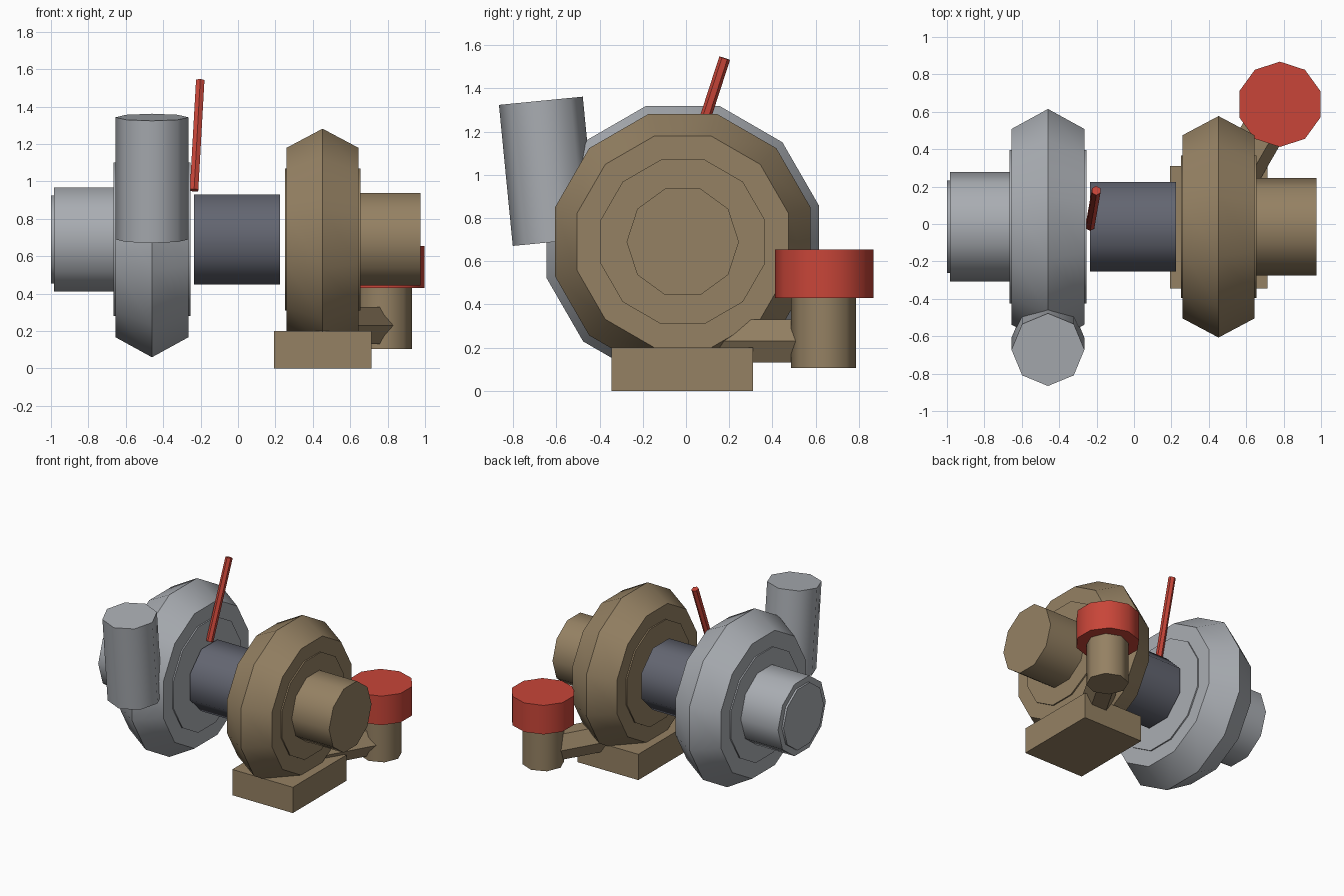
import bpy
import bmesh
import math
from mathutils import Vector

default = bpy.data.objects.get("Cube")
if default:
    bpy.data.objects.remove(default, do_unlink=True)


def material(name, rgb):
    mat = bpy.data.materials.new(name)
    mat.use_nodes = True
    colour = (*rgb, 1)
    mat.diffuse_color = colour
    bsdf = next(n for n in mat.node_tree.nodes if n.type == 'BSDF_PRINCIPLED')
    bsdf.inputs["Base Color"].default_value = colour
    return mat


GREY = material("light grey metal", (0.40, 0.42, 0.45))
BROWN = material("bronze brown", (0.30, 0.22, 0.125))
SLATE = material("dark slate", (0.125, 0.132, 0.165))
RED = material("red paint", (0.58, 0.06, 0.04))


def finish(name, bm, mat):
    """Turn a bmesh into a smooth-by-angle object."""
    bmesh.ops.recalc_face_normals(bm, faces=bm.faces)
    mesh = bpy.data.meshes.new(name)
    bm.to_mesh(mesh)
    bm.free()
    mesh.materials.append(mat)
    obj = bpy.data.objects.new(name, mesh)
    bpy.context.collection.objects.link(obj)
    bpy.ops.object.select_all(action='DESELECT')
    obj.select_set(True)
    bpy.context.view_layer.objects.active = obj
    bpy.ops.object.shade_smooth_by_angle(angle=math.radians(50))
    return obj


def lathe(name, mat, origin, direction, profile, sides, phase=0.0):
    """Closed solid of (distance, radius) rings; phase turns it in side steps."""
    origin, axis = Vector(origin), Vector(direction).normalized()
    u = Vector((0, 1, 0))
    u = (u - axis * u.dot(axis)).normalized()
    v = axis.cross(u)
    bm = bmesh.new()
    rings = []
    for dist, radius in profile:
        ring = []
        for i in range(sides):
            a = math.tau * (i + phase) / sides
            offset = (u * math.cos(a) + v * math.sin(a)) * radius
            ring.append(bm.verts.new(origin + axis * dist + offset))
        rings.append(ring)
    for low, high in zip(rings, rings[1:]):
        for i in range(sides):
            j = (i + 1) % sides
            bm.faces.new((low[i], low[j], high[j], high[i]))
    bm.faces.new(rings[0])
    bm.faces.new(rings[-1])
    return finish(name, bm, mat)


def rod(name, mat, start, end, radius, sides, phase=0.0):
    span = Vector(end) - Vector(start)
    return lathe(name, mat, start, span, [(0, radius), (span.length, radius)], sides, phase)


CY, CZ = -0.015, 0.69           # shaft line
FLAT = math.cos(math.pi / 12)   # apothem ratio of the twelve-sided housings


def shaft(x):
    return (x, CY, CZ)


def housing(name, mat, x, half, rim, side, plate):
    """Bevelled wheel housing with a thin raised plate on each side."""
    rim, side, plate = rim / FLAT, side / FLAT, plate / FLAT
    lathe(name, mat, shaft(x), (1, 0, 0), [(-half, side), (0, rim), (half, side)], 12, 0.5)
    rod(name + "_side_plates", mat, shaft(x - half - 0.01), shaft(x + half + 0.01), plate, 12, 0.5)


# Compressor side
housing("compressor_housing", GREY, -0.46, 0.195, 0.63, 0.523, 0.41)
rod("compressor_inlet", GREY, shaft(-0.985), shaft(-0.64), 0.293, 10)
rod("compressor_inlet_cap", GREY, shaft(-1.0), shaft(-0.9), 0.247, 10)
rod("compressor_outlet", GREY, (-0.46, -0.608, 0.69), (-0.46, -0.672, 1.343), 0.195, 8)

# Centre bearing
rod("bearing_housing", SLATE, shaft(-0.235), shaft(0.225), 0.26, 8, 0.5)

# Turbine side
housing("turbine_housing", BROWN, 0.452, 0.192, 0.592, 0.49, 0.38)
rod("turbine_outlet", BROWN, shaft(0.63), shaft(0.975), 0.26, 10)

# Foot block
bm = bmesh.new()
bmesh.ops.create_cube(bm, size=1)
for vert in bm.verts:
    vert.co = Vector((0.453, -0.018, 0.1)) + vert.co * Vector((0.52, 0.655, 0.2))
finish("base_block", bm, BROWN)

# Side valve with its connecting arm and cap
rod("valve_arm", BROWN, (0.43, 0.045, 0.23), (0.772, 0.637, 0.23), 0.115, 6)
rod("valve_body", BROWN, (0.78, 0.637, 0.105), (0.78, 0.637, 0.5), 0.15, 8)
rod("valve_cap", RED, (0.78, 0.64, 0.43), (0.78, 0.64, 0.655), 0.228, 10)

# Control lever
rod("control_lever", RED, (-0.235, -0.012, 0.953), (-0.202, 0.179, 1.54), 0.026, 6)
